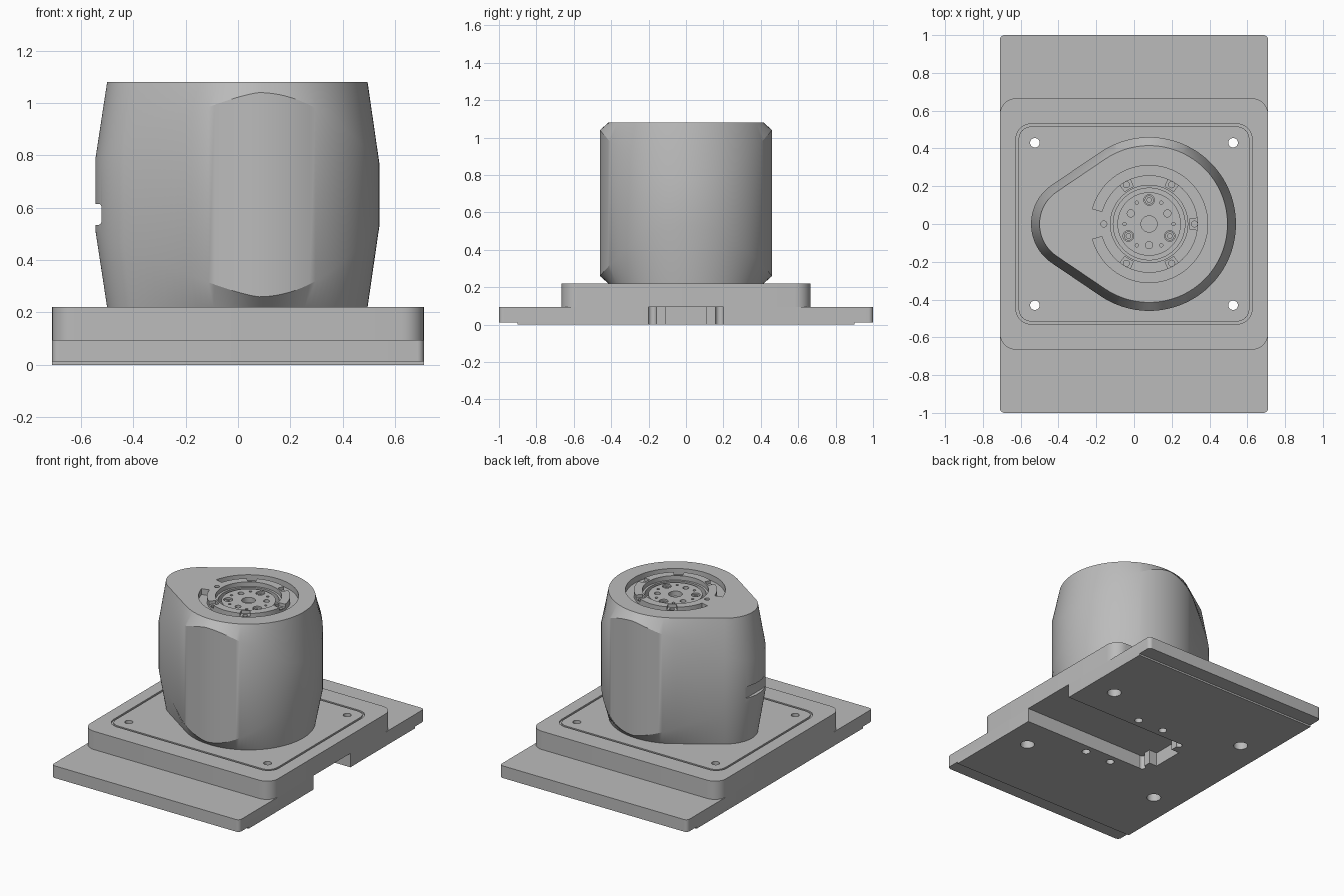
import bpy, bmesh
from math import sin, cos, radians, asin, pi

if "Cube" in bpy.data.objects:
    bpy.data.objects.remove(bpy.data.objects["Cube"])

GREY = (0.5, 0.5, 0.5, 1)
grey = bpy.data.materials.new("machined grey")
grey.use_nodes = True
grey.diffuse_color = GREY
grey.node_tree.nodes["Principled BSDF"].inputs["Base Color"].default_value = GREY

AXIS = 0.08          # x of the rotary axis
TOP = 1.08           # top of the housing
DECK = 0.22          # top of the upper plate
SLAB = 0.095         # top of the lower slab


# ---------- outlines ----------
def arc(cx, cy, r, a0, a1, n):
    return [(cx + r * cos(radians(a0 + (a1 - a0) * i / n)),
             cy + r * sin(radians(a0 + (a1 - a0) * i / n))) for i in range(n + 1)]


def circle(cx, cy, r, n=32):
    return arc(cx, cy, r, 0, 360, n)[:-1]


def polar(r, deg, size, n=24):
    return circle(AXIS + r * cos(radians(deg)), r * sin(radians(deg)), size, n)


def rect(x0, x1, y0, y1):
    return [(x0, y0), (x1, y0), (x1, y1), (x0, y1)]


def rounded(hx, hy, r, n=8):
    pts = []
    for k, (sx, sy) in enumerate([(1, 1), (-1, 1), (-1, -1), (1, -1)]):
        pts += arc(sx * (hx - r), sy * (hy - r), r, 90 * k, 90 * k + 90, n)
    return pts


def sector(r0, r1, a0, a1, n=64):
    return arc(AXIS, 0, r1, a0, a1, n) + arc(AXIS, 0, r0, a1, a0, n)


# ---------- solids ----------
def finish(name, bm):
    bmesh.ops.recalc_face_normals(bm, faces=bm.faces)
    me = bpy.data.meshes.new(name)
    bm.to_mesh(me)
    bm.free()
    me.materials.append(grey)
    ob = bpy.data.objects.new(name, me)
    bpy.context.collection.objects.link(ob)
    return ob


def loft(bm, layers):
    rings = [[bm.verts.new(p) for p in layer] for layer in layers]
    n = len(rings[0])
    for a, b in zip(rings, rings[1:]):
        for i in range(n):
            j = (i + 1) % n
            bm.faces.new((a[i], a[j], b[j], b[i]))
    bm.faces.new(rings[0][::-1])
    bm.faces.new(rings[-1])


def prism(name, outlines, z0, z1, along_x=False):
    bm = bmesh.new()
    for pts in outlines:
        layers = [[(z, x, y) if along_x else (x, y, z) for x, y in pts] for z in (z0, z1)]
        loft(bm, layers)
    return finish(name, bm)


def activate(ob):
    bpy.ops.object.select_all(action='DESELECT')
    ob.select_set(True)
    bpy.context.view_layer.objects.active = ob


def cut(ob, outlines, z0, z1, along_x=False):
    tool = prism("cutter", outlines, z0, z1, along_x)
    tool.hide_render = True
    mod = ob.modifiers.new("cut", 'BOOLEAN')
    mod.operation, mod.solver, mod.object = 'DIFFERENCE', 'EXACT', tool
    activate(ob)
    bpy.ops.object.modifier_apply(modifier=mod.name)
    bpy.data.objects.remove(tool)


def smooth(ob):
    activate(ob)
    bpy.ops.object.shade_smooth_by_angle(angle=radians(25))


corners = [(sx * 0.525, sy * 0.43) for sx in (-1, 1) for sy in (-1, 1)]
anchors = [(AXIS + sx * 0.1, sy * 0.26) for sx in (-1, 1) for sy in (-1, 1)]

# ---------- lower slab with cable channel ----------
slab = prism("lower_slab", [rounded(0.71, 1, 0.025)], 0, SLAB)
cut(slab, [rect(-0.8, 0.8, 0.9, 1.1), rect(-0.8, 0.8, -1.1, -0.9)], -0.1, 0.012)
cut(slab, [rect(-0.22, 0.8, -0.2, 0.2)], -0.1, 0.2)
cut(slab, [rect(-0.28, -0.2, -0.11, 0.11)], -0.1, 0.2)
cut(slab, [circle(-0.22, s * 0.18, 0.022) for s in (-1, 1)], -0.1, 0.2)
cut(slab, [circle(x, y, 0.045) for x, y in corners]
    + [circle(x, y, 0.026) for x, y in anchors], -0.1, 0.2)
smooth(slab)

# ---------- upper plate with seal groove and bolt holes ----------
plate = prism("upper_plate", [rounded(0.71, 0.665, 0.085)], SLAB, DECK)
cut(plate, [circle(x, y, 0.025) for x, y in corners], 0, 0.3)
groove = prism("groove_cutter", [rounded(0.625, 0.53, 0.08)], DECK - 0.01, 0.3)
core = [rounded(0.611, 0.516, 0.066)]
cut(groove, core, 0, 0.4)
groove.hide_render = True
mod = plate.modifiers.new("groove", 'BOOLEAN')
mod.operation, mod.solver, mod.object = 'DIFFERENCE', 'EXACT', groove
activate(plate)
bpy.ops.object.modifier_apply(modifier=mod.name)
bpy.data.objects.remove(groove)
smooth(plate)

# ---------- teardrop housing with tapered ends ----------
R, r, NOSE, INSET = 0.46, 0.25, -0.295, 0.045
lean = asin((R - r) / (AXIS - NOSE)) * 180 / pi
tangent = 90 + lean


def teardrop(d):
    big = arc(AXIS, 0, R - d, -tangent, tangent, 80)
    small = arc(NOSE, 0, r - d, tangent, 360 - tangent, 36)

    def flank(a, b, n=10):
        return [(a[0] + (b[0] - a[0]) * i / n, a[1] + (b[1] - a[1]) * i / n)
                for i in range(1, n)]
    return big + flank(big[-1], small[0]) + small + flank(small[-1], big[0])


def taper(x):
    dx = x - AXIS
    if dx > 0:
        return 0.04 + 0.27 * (dx / R) ** 2
    return 0.04 + 0.255 * (-dx / (AXIS - NOSE + r)) ** 1.3


outer, inner = teardrop(0), teardrop(INSET)
bm = bmesh.new()
loft(bm, [[(x, y, DECK) for x, y in inner],
          [(x, y, DECK + taper(x)) for x, y in outer],
          [(x, y, TOP - taper(x)) for x, y in outer],
          [(x, y, TOP) for x, y in inner]])
housing = finish("housing", bm)

# cable slot in the narrow end
slot = arc(0.08, 0.575, 0.04, -90, 90, 12) + arc(-0.08, 0.575, 0.04, 90, 270, 12)
cut(housing, [slot], -0.7, -0.522, along_x=True)

# C-shaped pocket, stepped well, screw notches and screw holes in the top
sixths = range(0, 360, 60)
cut(housing, [sector(0.258, 0.31, -165, 165)], TOP - 0.04, 1.2)
cut(housing, [polar(0, 0, 0.205, 64)], TOP - 0.03, 1.2)
cut(housing, [polar(0, 0, 0.19, 64)], TOP - 0.08, 1.2)
cut(housing, [sector(0.215, 0.28, a - 7, a + 7, 6) for a in sixths if a != 180],
    TOP - 0.022, 1.2)
cut(housing, [polar(0.24, a, 0.016) for a in sixths], TOP - 0.06, 1.2)
smooth(housing)

# ---------- output hub in the well ----------
hub = prism("output_hub", [polar(0, 0, 0.168, 64)], TOP - 0.09, TOP - 0.03)
cut(hub, [polar(0, 0, 0.043, 32)]
    + [polar(0.127, a, 0.028) for a in (90, 210, 330)]
    + [polar(0.112, a, 0.019) for a in (30, 150, 270)]
    + [polar(0.13, a, 0.009, 12) for a in sixths], TOP - 0.065, 1.2)
smooth(hub)

# socket screws in the hub
screws = prism("hub_screws", [polar(0.127, a, 0.024) for a in (90, 210, 330)],
               TOP - 0.07, TOP - 0.04)
cut(screws, [polar(0.127, a, 0.013, 6) for a in (90, 210, 330)], TOP - 0.055, 1.2)
smooth(screws)
